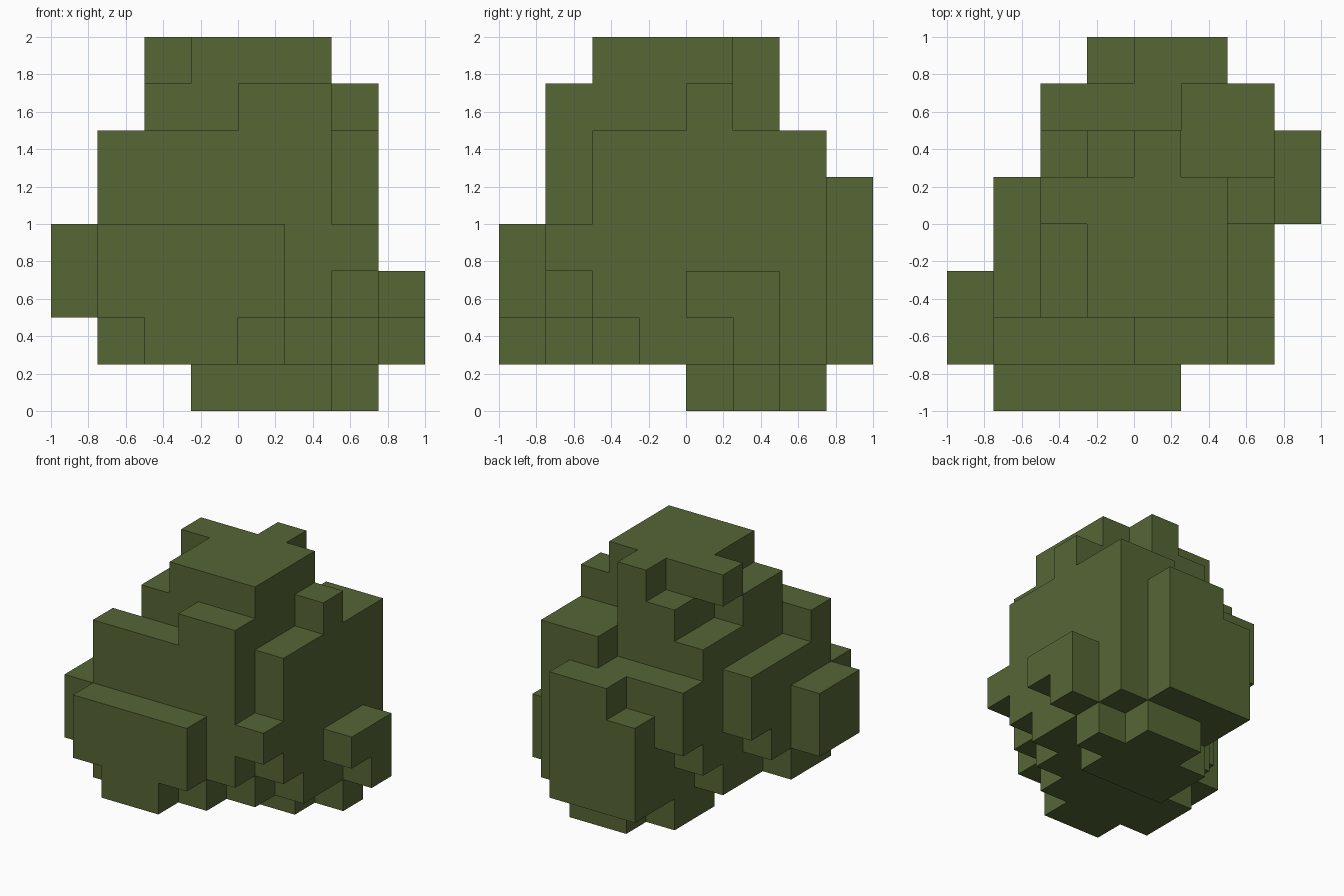
import bpy
import bmesh
from mathutils import Vector

UNIT = 0.25  # edge length of one block

default = bpy.data.objects.get("Cube")
if default:
    bpy.data.objects.remove(default, do_unlink=True)

leaf_green = bpy.data.materials.new("leaf_green")
leaf_green.use_nodes = True
colour = (0.093, 0.133, 0.036, 1.0)
leaf_green.diffuse_color = colour
leaf_green.node_tree.nodes["Principled BSDF"].inputs["Base Color"].default_value = colour

# Each box is (x start, x end, y start, y end, z start, z end) in blocks.
core = [
    (-1, 3, -1, 2, 1, 6),
    (-1, 2, -2, 1, 1, 8),
    (-2, -1, -2, 2, 2, 6),
    (-2, -1, -2, 1, 1, 2),
    (2, 3, -2, -1, 2, 6),
]
front_clumps = [
    (-3, 1, -3, -2, 1, 6),
    (0, 2, -3, -2, 2, 7),
    (2, 3, -3, -2, 3, 4),
    (-3, 1, -4, -3, 2, 4),
    (-2, 0, -4, -3, 1, 2),
]
back_clumps = [
    (-1, 3, 2, 3, 1, 5),
    (-2, -1, 2, 3, 3, 5),
    (1, 3, 2, 3, 5, 6),
    (0, 2, 3, 4, 1, 5),
    (-1, 0, 3, 4, 1, 4),
]
side_clumps = [
    (-4, -3, -3, -1, 2, 4),
    (-3, -2, -2, -1, 1, 5),
    (-3, -2, -1, 0, 2, 5),
    (-3, -2, 0, 1, 3, 5),
    (3, 4, 0, 2, 2, 3),
    (3, 4, 1, 2, 1, 2),
]
crown = [
    (2, 3, 0, 1, 6, 7),
    (-2, -1, -2, 0, 6, 7),
    (-1, 1, 1, 2, 6, 7),
    (-2, -1, 0, 1, 7, 8),
    (0, 1, 1, 2, 7, 8),
]
foot = [
    (-1, 2, 0, 2, 0, 1),
    (2, 3, 1, 2, 0, 1),
    (0, 2, 2, 3, 0, 1),
]


def filled_cells(boxes):
    """Set of all unit cells covered by the boxes."""
    return {
        (x, y, z)
        for x0, x1, y0, y1, z0, z1 in boxes
        for x in range(x0, x1)
        for y in range(y0, y1)
        for z in range(z0, z1)
    }


def build_blocks(name, cells, material):
    """Skin the cells with outer faces only, then merge flat areas."""
    bm = bmesh.new()
    corners = {}

    def corner(point):
        key = tuple(round(c) for c in point)
        if key not in corners:
            corners[key] = bm.verts.new(Vector(key) * UNIT)
        return corners[key]

    for cell in sorted(cells):
        for axis in range(3):
            for side in (0, 1):
                step = Vector((0, 0, 0))
                step[axis] = 1
                neighbour = Vector(cell) + step * (2 * side - 1)
                if tuple(round(c) for c in neighbour) in cells:
                    continue
                u, v = Vector((0, 0, 0)), Vector((0, 0, 0))
                u[(axis + 1) % 3] = 1
                v[(axis + 2) % 3] = 1
                base = Vector(cell) + step * side
                ring = [base, base + u, base + u + v, base + v]
                if not side:
                    ring.reverse()
                bm.faces.new([corner(p) for p in ring])

    bmesh.ops.dissolve_limit(bm, angle_limit=0.01, verts=bm.verts[:], edges=bm.edges[:])
    mesh = bpy.data.meshes.new(name)
    bm.to_mesh(mesh)
    bm.free()
    mesh.materials.append(material)
    obj = bpy.data.objects.new(name, mesh)
    bpy.context.collection.objects.link(obj)
    return obj


# The whole bush as one clean skin
all_boxes = core + front_clumps + back_clumps + side_clumps + crown + foot
build_blocks("bush_foliage", filled_cells(all_boxes), leaf_green)
